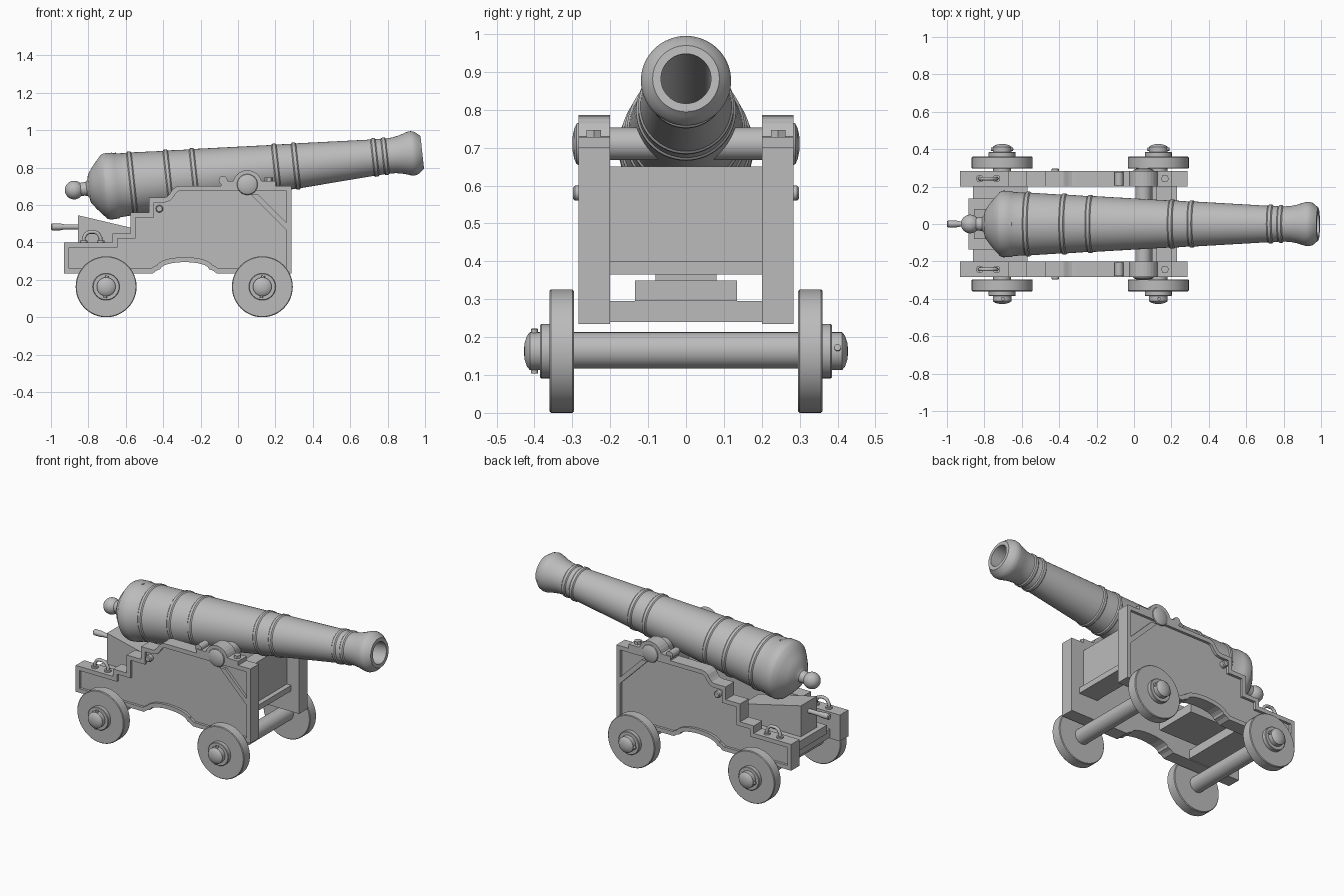
import bpy, bmesh, math
from mathutils import Vector, Matrix

if "Cube" in bpy.data.objects:
    bpy.data.objects.remove(bpy.data.objects["Cube"])

GREY = bpy.data.materials.new("plain_grey")
GREY.diffuse_color = (0.5, 0.5, 0.5, 1)
GREY.use_nodes = True
GREY.node_tree.nodes["Principled BSDF"].inputs["Base Color"].default_value = GREY.diffuse_color


def finish(name, bm, smooth=True):
    bmesh.ops.recalc_face_normals(bm, faces=bm.faces)
    me = bpy.data.meshes.new(name)
    bm.to_mesh(me)
    bm.free()
    me.materials.append(GREY)
    ob = bpy.data.objects.new(name, me)
    bpy.context.collection.objects.link(ob)
    if smooth:
        bpy.ops.object.select_all(action='DESELECT')
        ob.select_set(True)
        bpy.context.view_layer.objects.active = ob
        bpy.ops.object.shade_smooth_by_angle(angle=math.radians(35))
    return ob


def lathe(name, pts, origin, axis, seg=48):
    """Spin (distance, radius) points around an axis through origin."""
    bm = bmesh.new()
    rot = Vector((0, 0, 1)).rotation_difference(Vector(axis).normalized()).to_matrix().to_4x4()
    vs = [bm.verts.new((r, 0, d)) for d, r in pts]
    es = [bm.edges.new(p) for p in zip(vs, vs[1:])]
    bmesh.ops.spin(bm, geom=vs + es, axis=(0, 0, 1), cent=(0, 0, 0),
                   angle=math.tau, steps=seg, use_duplicate=False)
    bmesh.ops.remove_doubles(bm, verts=bm.verts, dist=1e-5)
    bm.transform(Matrix.Translation(origin) @ rot)
    return finish(name, bm)


def rod(name, a, b, r, seg=24):
    d = Vector(b) - Vector(a)
    return lathe(name, [(0, 0), (0, r), (d.length, r), (d.length, 0)], a, d, seg)


def prism(name, pts, y0, y1, inset=0, depth=0):
    """Extrude an x-z outline along y, with an optional sunk panel on the y1 face."""
    bm = bmesh.new()
    f = bm.faces.new([bm.verts.new((x, y0, z)) for x, z in pts])
    ext = bmesh.ops.extrude_face_region(bm, geom=[f])
    top = [g for g in ext['geom'] if isinstance(g, bmesh.types.BMFace)]
    bmesh.ops.translate(bm, verts=top[0].verts[:], vec=(0, y1 - y0, 0))
    bmesh.ops.recalc_face_normals(bm, faces=bm.faces)
    if inset:
        bmesh.ops.inset_region(bm, faces=top, thickness=inset, depth=0, use_even_offset=True)
        ring = bmesh.ops.extrude_face_region(bm, geom=top)
        sunk = [g for g in ring['geom'] if isinstance(g, bmesh.types.BMVert)]
        bmesh.ops.delete(bm, geom=top, context='FACES_ONLY')
        bmesh.ops.translate(bm, verts=sunk, vec=(0, -depth if y1 > y0 else depth, 0))
    return finish(name, bm, False)


def box(name, x0, x1, y0, y1, z0, z1):
    return prism(name, [(x0, z0), (x1, z0), (x1, z1), (x0, z1)], y0, y1)


def tube(name, pts, r):
    cu = bpy.data.curves.new(name, 'CURVE')
    cu.dimensions = '3D'
    cu.bevel_depth, cu.bevel_resolution, cu.use_fill_caps = r, 3, True
    sp = cu.splines.new('POLY')
    sp.points.add(len(pts) - 1)
    for p, c in zip(sp.points, pts):
        p.co = (*c, 1)
    cu.materials.append(GREY)
    ob = bpy.data.objects.new(name, cu)
    bpy.context.collection.objects.link(ob)


# Barrel: distances run back from the muzzle face along the tilted axis
tilt = math.radians(6.2)
muzzle = Vector((0.985, 0, 0.882))
back = Vector((-math.cos(tilt), 0, -math.sin(tilt)))
profile = [(1.45, 0), (1.45, 0.066), (0.0, 0.066), (0.0, 0.088), (0.012, 0.098),
           (0.03, 0.113), (0.05, 0.119), (0.07, 0.117), (0.11, 0.104), (0.15, 0.096),
           (0.19, 0.094)]
# Raised bands along the taper
for d in (0.2, 0.255, 0.68, 0.785, 1.225, 1.365, 1.56):
    r = 0.094 + (d - 0.19) * 0.0535
    profile += [(d - 0.014, r), (d - 0.008, r + 0.006), (d + 0.008, r + 0.006), (d + 0.014, r)]
profile += [(1.64, 0.171), (1.65, 0.177), (1.695, 0.178), (1.71, 0.172), (1.735, 0.145),
            (1.765, 0.11), (1.79, 0.075), (1.795, 0.05), (1.805, 0.038), (1.82, 0.036)]
# Rear knob
profile += [(1.872 - 0.05 * math.cos(a), 0.05 * math.sin(a))
            for a in [math.radians(45 + 13.5 * i) for i in range(11)]]
profile[-1] = (profile[-1][0], 0)
lathe("barrel", profile, muzzle, back, 64)
rod("vent", (-0.66, 0, 0.865), (-0.662, 0, 0.879), 0.009, 12)

# Trunnions
TX, TZ = 0.05, 0.71
rod("trunnion_bar", (TX, -0.283, TZ), (TX, 0.283, TZ), 0.043, 32)

# Cheek outline: steps, rounded shoulder, front edge, arched underside
cheek = [(-0.93, 0.235), (-0.93, 0.40), (-0.67, 0.40), (-0.67, 0.447), (-0.575, 0.447),
         (-0.575, 0.56), (-0.475, 0.56), (-0.475, 0.64), (-0.395, 0.64), (-0.378, 0.645),
         (-0.365, 0.66), (-0.35, 0.683), (-0.332, 0.697), (-0.31, 0.702), (0.285, 0.702),
         (0.285, 0.235), (-0.115, 0.235), (-0.135, 0.25)]
cheek += [(-0.285 + 0.13 * math.cos(a), 0.257 + 0.038 * math.sin(a))
          for a in [math.pi * i / 10 for i in range(11)]]
cheek += [(-0.435, 0.25), (-0.455, 0.235)]

# Cap strap over the trunnion
strap = [(-0.09, 0.70), (-0.09, 0.728), (-0.035, 0.728)]
strap += [(TX + 0.078 * math.cos(a), TZ + 0.076 * math.sin(a))
          for a in [math.radians(165 - 15 * i) for i in range(11)]]
strap += [(0.135, 0.728), (0.2, 0.728), (0.2, 0.70)]

for s, side in ((1, "left"), (-1, "right")):
    prism(side + "_cheek", cheek, s * 0.2, s * 0.284, 0.026, 0.016)
    prism(side + "_brace", [(0.07, 0.655), (0.11, 0.655), (0.27, 0.495), (0.27, 0.455)],
          s * 0.262, s * 0.284)
    prism(side + "_cap_strap", strap, s * 0.2, s * 0.284)
    lathe(side + "_trunnion_cap", [(0, 0.056), (0.006, 0.053), (0.012, 0.04), (0.016, 0.02),
          (0.017, 0)], (TX, s * 0.283, TZ), (0, s, 0), 32)
    rod(side + "_strap_hinge", (-0.08, s * 0.205, 0.733), (-0.08, s * 0.279, 0.733), 0.023)
    rod(side + "_strap_bolt", (0.165, s * 0.243, 0.72), (0.165, s * 0.243, 0.746), 0.022, 6)
    lathe(side + "_side_bolt", [(0, 0.02), (0.025, 0.02), (0.03, 0.015), (0.03, 0)],
          (-0.42, s * 0.268, 0.58), (0, s, 0), 16)
    # Lifting handle on the rear step
    tube(side + "_handle", [(-0.825, s * 0.243, 0.395), (-0.825, s * 0.243, 0.425),
         (-0.812, s * 0.243, 0.447), (-0.795, s * 0.243, 0.456), (-0.765, s * 0.243, 0.456),
         (-0.748, s * 0.243, 0.447), (-0.735, s * 0.243, 0.425), (-0.735, s * 0.243, 0.395)], 0.01)
    for x in (-0.825, -0.735):
        rod(side + "_handle_foot", (x, s * 0.243, 0.395), (x, s * 0.243, 0.41), 0.02, 16)

# Cross members, bed and elevating wedge
box("front_transom", 0.12, 0.2, -0.2, 0.2, 0.4, 0.65)
box("transom_ledge", 0.1, 0.23, -0.2, 0.2, 0.365, 0.4)
box("rear_transom", -0.86, -0.57, -0.2, 0.2, 0.24, 0.295)
box("bed", -0.885, -0.3, -0.135, 0.135, 0.295, 0.35)
prism("wedge", [(-0.855, 0.35), (-0.855, 0.545), (-0.45, 0.45), (-0.45, 0.35)], -0.08, 0.08)
lathe("wedge_handle", [(0, 0.014), (0.08, 0.014), (0.1, 0.018), (0.145, 0.018), (0.15, 0.014),
      (0.15, 0)], (-0.85, 0, 0.483), (-1, 0, 0), 16)

# Axles and wheels
for x, end in ((-0.705, "rear"), (0.13, "front")):
    rod(end + "_axle", (x, -0.3, 0.165), (x, 0.3, 0.165), 0.048, 32)
    for s in (1, -1):
        c = Vector((x, 0, 0.163))
        lathe(end + "_wheel", [(0.296, 0), (0.296, 0.159), (0.3, 0.163), (0.356, 0.163),
              (0.36, 0.159), (0.36, 0)], c, (0, s, 0), 48)
        lathe(end + "_hub_washer", [(0.355, 0.072), (0.382, 0.072), (0.385, 0.069), (0.385, 0)],
              c, (0, s, 0), 32)
        lathe(end + "_axle_end", [(0.38, 0.05), (0.412, 0.05), (0.42, 0.04), (0.426, 0.022),
              (0.428, 0)], c, (0, s, 0), 32)
        a = math.radians(10 if s > 0 else 85)
        d = Vector((math.cos(a), 0, math.sin(a))) * 0.059
        p = c + Vector((0, s * 0.4, 0))
        rod(end + "_lock_pin", p - d, p + d, 0.009, 12)
